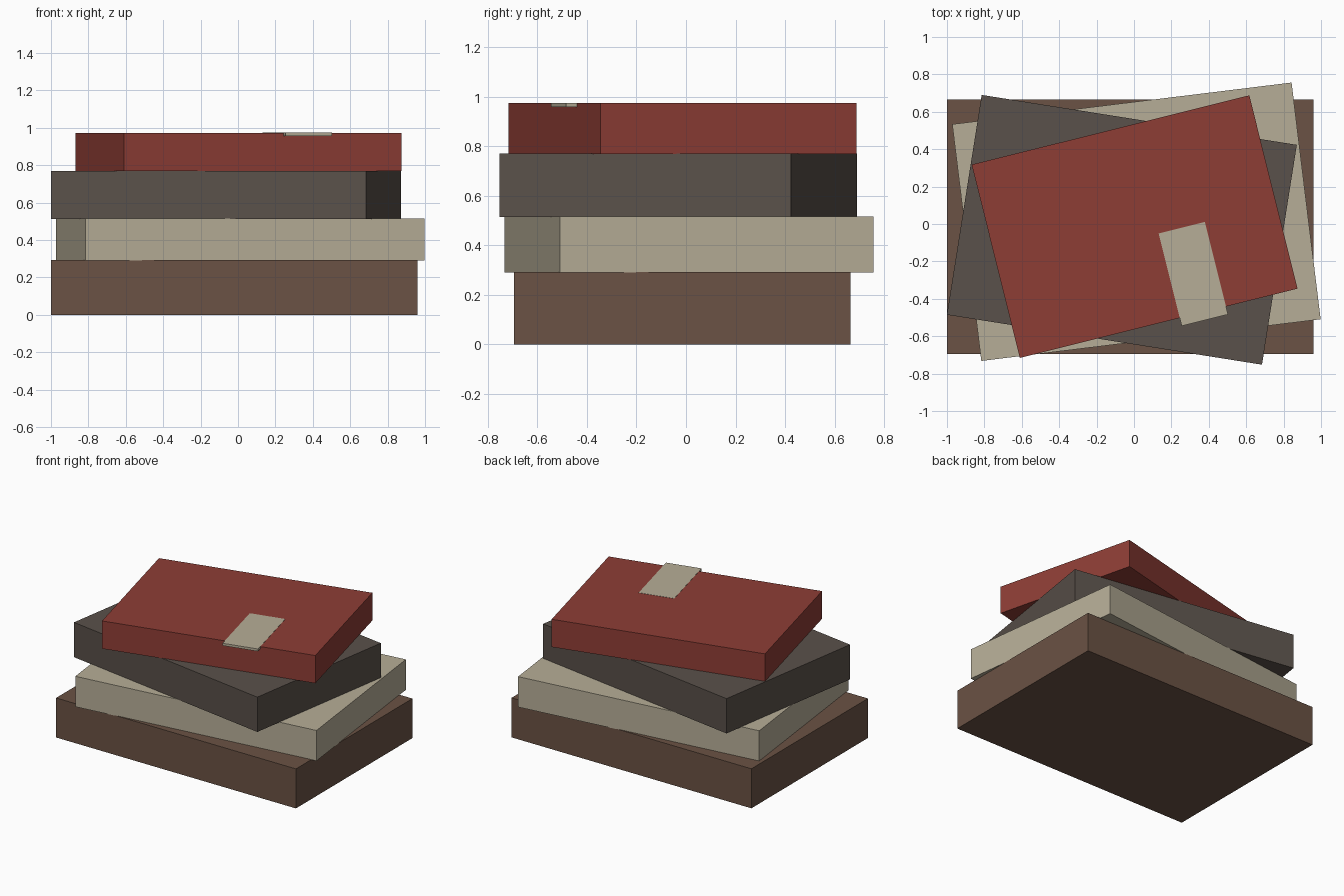
import bpy
from math import radians

if "Cube" in bpy.data.objects:
    bpy.data.objects.remove(bpy.data.objects["Cube"])


def material(name, rgb):
    mat = bpy.data.materials.new(name)
    mat.diffuse_color = (*rgb, 1.0)
    mat.use_nodes = True
    mat.node_tree.nodes["Principled BSDF"].inputs["Base Color"].default_value = mat.diffuse_color
    return mat


def slab(name, centre, size, z_range, angle, mat):
    z0, z1 = z_range
    bpy.ops.mesh.primitive_cube_add(size=1, location=(*centre, (z0 + z1) / 2),
                                    rotation=(0, 0, radians(angle)))
    obj = bpy.context.object
    obj.name = name
    obj.scale = (*size, z1 - z0)
    obj.data.materials.append(mat)
    return obj


brown = material("brown_cover", (0.145, 0.085, 0.058))
cream = material("cream_paper", (0.47, 0.42, 0.31))
grey = material("charcoal_cover", (0.102, 0.083, 0.069))
red = material("red_cover", (0.27, 0.047, 0.036))

# Stack of twisted books, bottom to top
slab("bottom_book", (-0.02, -0.015), (1.96, 1.36), (0.0, 0.292), 0, brown)
slab("second_book", (0.013, 0.012), (1.828, 1.275), (0.29, 0.515), 7, cream)
slab("third_book", (-0.065, -0.031), (1.706, 1.19), (0.513, 0.77), -9, grey)
slab("top_book", (0.003, -0.014), (1.53, 1.065), (0.768, 0.973), 14, red)

# Bookmark lying flush with the top cover and poking past its front edge
slab("bookmark", (0.317, -0.267), (0.255, 0.51), (0.957, 0.9745), 14, cream)
